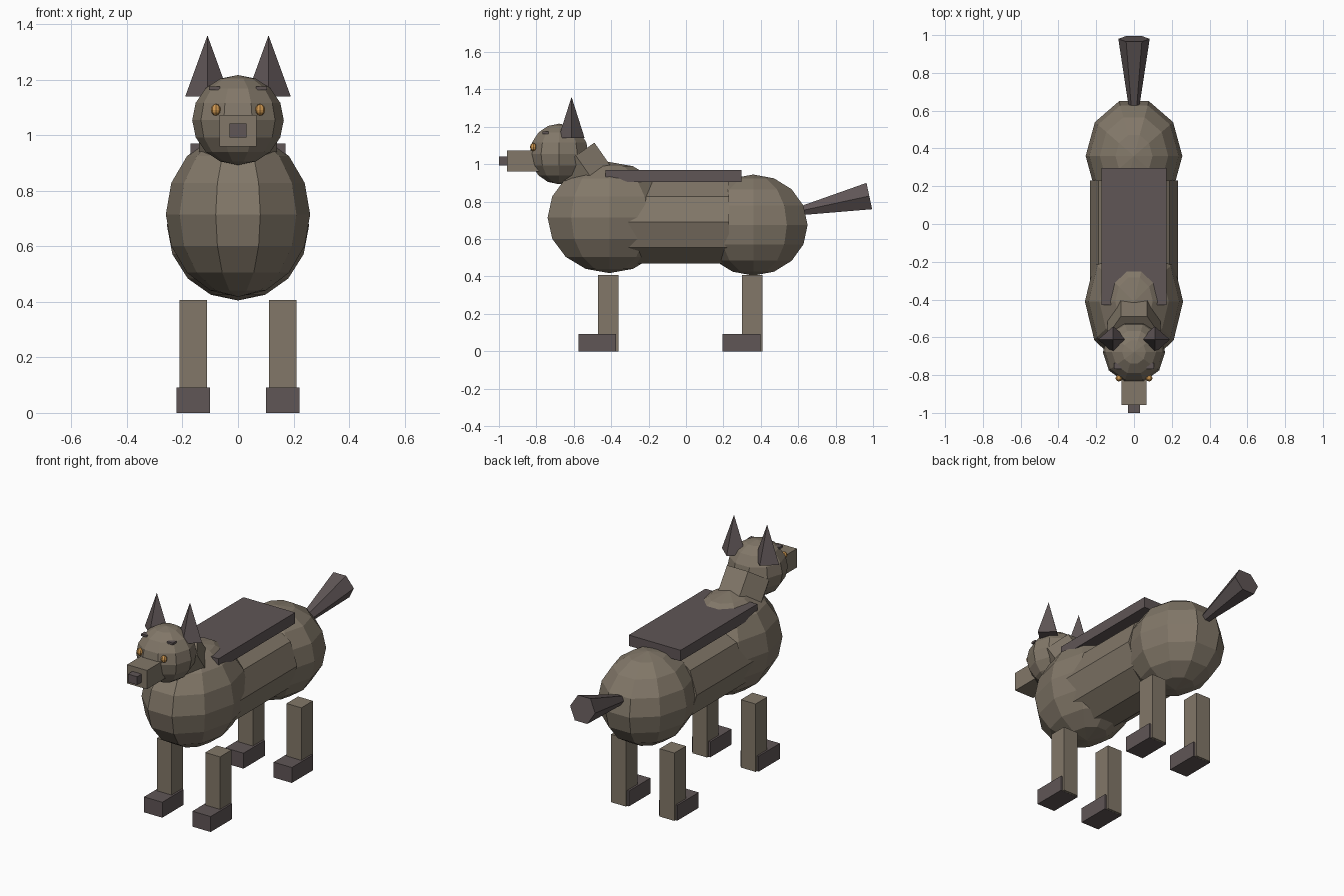
import bpy, bmesh
from math import sin, cos, pi
from mathutils import Vector

if "Cube" in bpy.data.objects:
    bpy.data.objects.remove(bpy.data.objects["Cube"])


def material(name, rgb):
    m = bpy.data.materials.new(name)
    m.diffuse_color = (*rgb, 1)
    m.use_nodes = True
    m.node_tree.nodes["Principled BSDF"].inputs["Base Color"].default_value = m.diffuse_color
    return m


FUR = material("brown fur", (0.223, 0.186, 0.140))
DARK = material("dark grey brown", (0.115, 0.092, 0.093))
AMBER = material("amber", (0.62, 0.31, 0.08))


def finish(bm, name, mat):
    bmesh.ops.recalc_face_normals(bm, faces=bm.faces)
    me = bpy.data.meshes.new(name)
    bm.to_mesh(me)
    bm.free()
    me.materials.append(mat)
    ob = bpy.data.objects.new(name, me)
    bpy.context.collection.objects.link(ob)
    return ob


def box(name, mat, x, y, z):
    """Box given by its (min, max) range on each axis."""
    bm = bmesh.new()
    bmesh.ops.create_cube(bm, size=1)
    for v in bm.verts:
        v.co = [lo + (c + 0.5) * (hi - lo) for c, (lo, hi) in zip(v.co, (x, y, z))]
    return finish(bm, name, mat)


def ball(name, mat, centre, radii, n=10, rings=8):
    """Low-poly ellipsoid with a corner on the +x axis."""
    bm = bmesh.new()
    c, r = Vector(centre), Vector(radii)
    loops = []
    for j in range(1, rings):
        t = pi * j / rings
        loops.append([bm.verts.new(c + r * Vector((sin(t) * cos(2 * pi * k / n),
                                                   sin(t) * sin(2 * pi * k / n), cos(t))))
                      for k in range(n)])
    top = bm.verts.new(c + Vector((0, 0, r.z)))
    low = bm.verts.new(c - Vector((0, 0, r.z)))
    for k in range(n):
        m = (k + 1) % n
        bm.faces.new((top, loops[0][k], loops[0][m]))
        bm.faces.new((low, loops[-1][m], loops[-1][k]))
        for a, b in zip(loops, loops[1:]):
            bm.faces.new((a[k], b[k], b[m], a[m]))
    return finish(bm, name, mat)


def prism(name, mat, p0, p1, r0, r1, n):
    """Tapered n-sided prism between two (y, z) points on the centre plane."""
    bm = bmesh.new()
    a, b = Vector((0, *p0)), Vector((0, *p1))
    up = Vector((1, 0, 0)).cross(b - a).normalized()
    ends = [[bm.verts.new(p + Vector((r * cos(2 * pi * k / n), 0, 0)) + up * r * sin(2 * pi * k / n))
             for k in range(n)] for p, r in ((a, r0), (b, r1))]
    for e in ends:
        bm.faces.new(e)
    for k in range(n):
        m = (k + 1) % n
        bm.faces.new((ends[0][k], ends[0][m], ends[1][m], ends[1][k]))
    return finish(bm, name, mat)


def ear(name, x):
    """Four-sided spike with its corners on the x and y directions."""
    bm = bmesh.new()
    c = Vector((x, -0.612, 1.14))
    base = [bm.verts.new(c + Vector(d)) for d in
            ((0.08, 0, 0), (0, 0.07, 0), (-0.08, 0, 0), (0, -0.07, 0))]
    tip = bm.verts.new(c + Vector((0, 0, 0.22)))
    bm.faces.new(base)
    for k in range(4):
        bm.faces.new((base[k], base[(k + 1) % 4], tip))
    return finish(bm, name, DARK)


# Body
ball("chest", FUR, (0, -0.41, 0.715), (0.26, 0.347, 0.297))
ball("hindquarters", FUR, (0, 0.36, 0.675), (0.256, 0.305, 0.27))
prism("barrel", FUR, (-0.37, 0.69), (0.23, 0.69), 0.232, 0.232, 10)
box("saddle", DARK, (-0.172, 0.172), (-0.43, 0.297), (0.905, 0.97))
prism("tail", DARK, (0.58, 0.744), (0.98, 0.83), 0.022, 0.083, 6)

# Neck and head
prism("neck", FUR, (-0.417, 0.80), (-0.589, 1.046), 0.14, 0.14, 6)
ball("head", FUR, (0, -0.678, 1.055), (0.165, 0.165, 0.162))
box("snout", FUR, (-0.066, 0.066), (-0.957, -0.78), (0.96, 1.073))
box("nose", DARK, (-0.031, 0.031), (-1.0, -0.95), (0.993, 1.042))

# Paired parts
for side, s in (("left", 1), ("right", -1)):
    def span(a, b):
        return tuple(sorted((s * a, s * b)))
    ear(side + "_ear", s * 0.11)
    ball(side + "_eye", AMBER, (s * 0.08, -0.816, 1.092), (0.018, 0.018, 0.021), 8, 6)
    box(side + "_brow", DARK, span(0.065, 0.105), (-0.768, -0.735), (1.163, 1.175))
    for end, y in (("front", -0.415), ("back", 0.355)):
        box(f"{end}_{side}_leg", FUR, span(0.112, 0.21), (y - 0.055, y + 0.055), (0, 0.407))
        box(f"{end}_{side}_paw", DARK, span(0.10, 0.221), (y - 0.16, y + 0.042), (-0.0005, 0.092))
